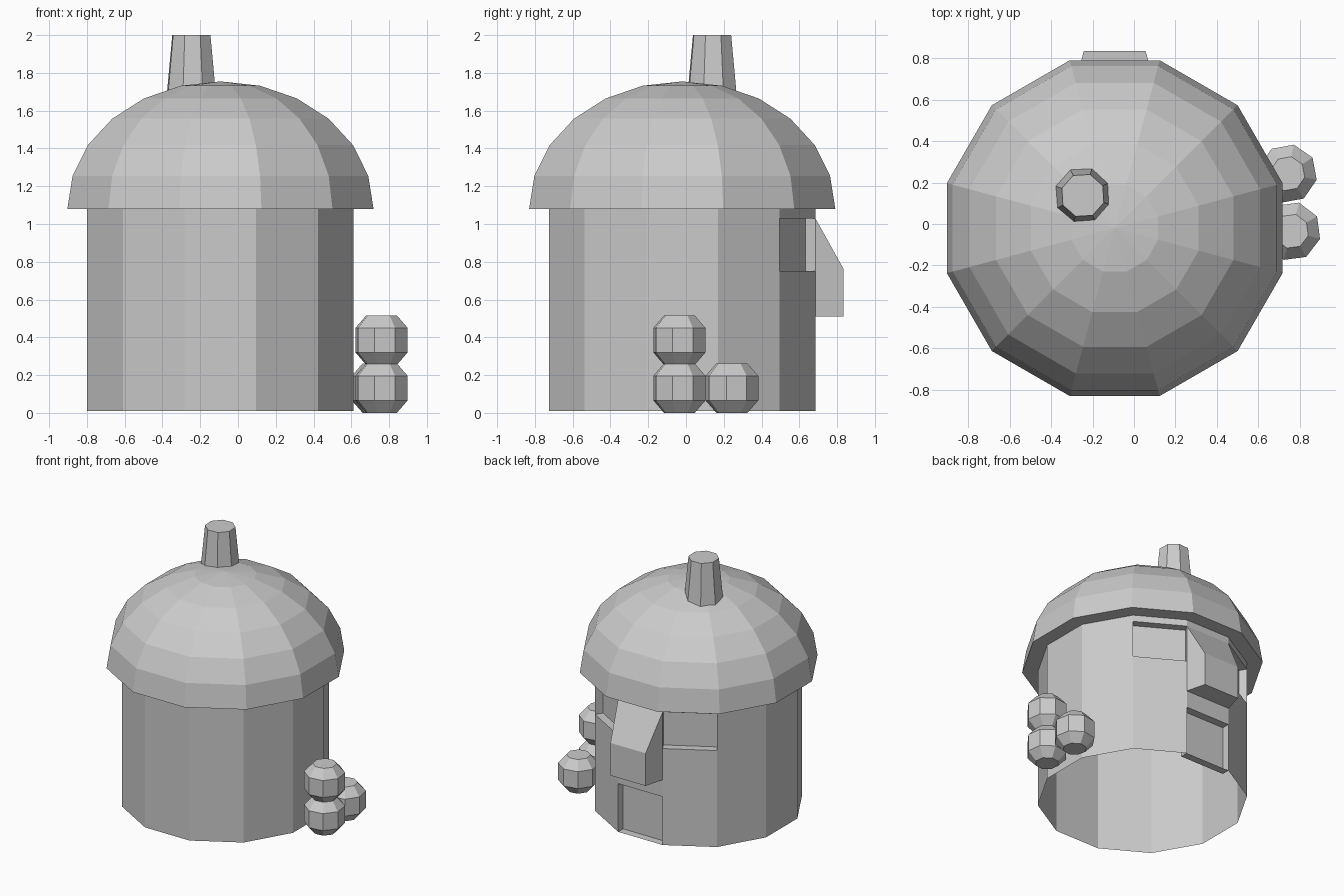
import bpy, bmesh
from math import sin, cos, radians
from mathutils import Vector

if "Cube" in bpy.data.objects:
    bpy.data.objects.remove(bpy.data.objects["Cube"])

CX, CY = -0.093, -0.02      # hut axis
WALL_R, WALL_Z = 0.73, (0.01, 1.08)


def finish(name, bm):
    mesh = bpy.data.meshes.new(name)
    bm.to_mesh(mesh)
    bm.free()
    obj = bpy.data.objects.new(name, mesh)
    bpy.context.collection.objects.link(obj)
    return obj


def lathe(name, profile, sides, turn, centre):
    """Closed faceted solid from (radius, z) points, bottom to top."""
    bm = bmesh.new()
    rings = []
    for r, z in profile:
        rings.append([bm.verts.new((centre[0] + r * cos(radians(turn + 360 * i / sides)),
                                    centre[1] + r * sin(radians(turn + 360 * i / sides)),
                                    centre[2] + z)) for i in range(sides)])
    for a, b in zip(rings, rings[1:]):
        for i in range(sides):
            j = (i + 1) % sides
            bm.faces.new((a[i], a[j], b[j], b[i]))
    bm.faces.new(rings[0][::-1])
    bm.faces.new(rings[-1])
    bmesh.ops.remove_doubles(bm, verts=bm.verts[:], dist=0.0005)
    return finish(name, bm)


# Wall: open twelve-sided tube, with three back facets split for features
bm = bmesh.new()
splits = {1: (0.75, 1.03), 2: (0.38, 0.51, 1.03), 3: (0.75, 1.03)}
cells = {}
for i in range(12):
    a, b = radians(15 + 30 * i), radians(45 + 30 * i)
    levels = (WALL_Z[0], *splits.get(i, ()), WALL_Z[1])
    for n, (lo, hi) in enumerate(zip(levels, levels[1:])):
        cells[i, n] = bm.faces.new([
            bm.verts.new((CX + WALL_R * cos(t), CY + WALL_R * sin(t), z))
            for t, z in ((a, lo), (b, lo), (b, hi), (a, hi))])


def push(key, depth):
    """Extrude one wall cell along its outward direction."""
    t = radians(30 + 30 * key[0])
    face = bmesh.ops.extrude_discrete_faces(bm, faces=[cells[key]])["faces"][0]
    bmesh.ops.translate(bm, verts=face.verts[:], vec=Vector((cos(t), sin(t), 0)) * depth)
    return face


push((1, 1), -0.06)         # window recesses
push((3, 1), -0.06)
push((2, 0), -0.06)         # door recess
for v in push((2, 2), 0.15).verts:      # sloped, tapered hood above the door
    v.co.x = CX + (v.co.x - CX) * 0.79
    v.co.z = min(v.co.z, 0.76)
bmesh.ops.remove_doubles(bm, verts=bm.verts[:], dist=0.0005)
finish("wall", bm)

# Domed roof with flat underside
dome = [(0.839 * cos(radians(15 * k)), 0.675 * sin(radians(15 * k))) for k in range(7)]
dome[-1] = (0.0001, 0.675)
lathe("roof", dome, 12, 15, (CX, CY, 1.08))

# Tapered chimney
lathe("chimney", [(0.14, 1.66), (0.107, 2.0)], 8, 26, (-0.247, 0.138, 0))

# Pile of three round bushes beside the wall
bush = [(0.084, -0.131), (0.143, -0.065), (0.143, 0.065), (0.084, 0.131)]
for name, turn, centre in (("bush_low", 30, (0.76, -0.035, 0.131)),
                           ("bush_top", 30, (0.76, -0.035, 0.385)),
                           ("bush_back", 33, (0.742, 0.243, 0.131))):
    lathe(name, bush, 8, turn, centre)
